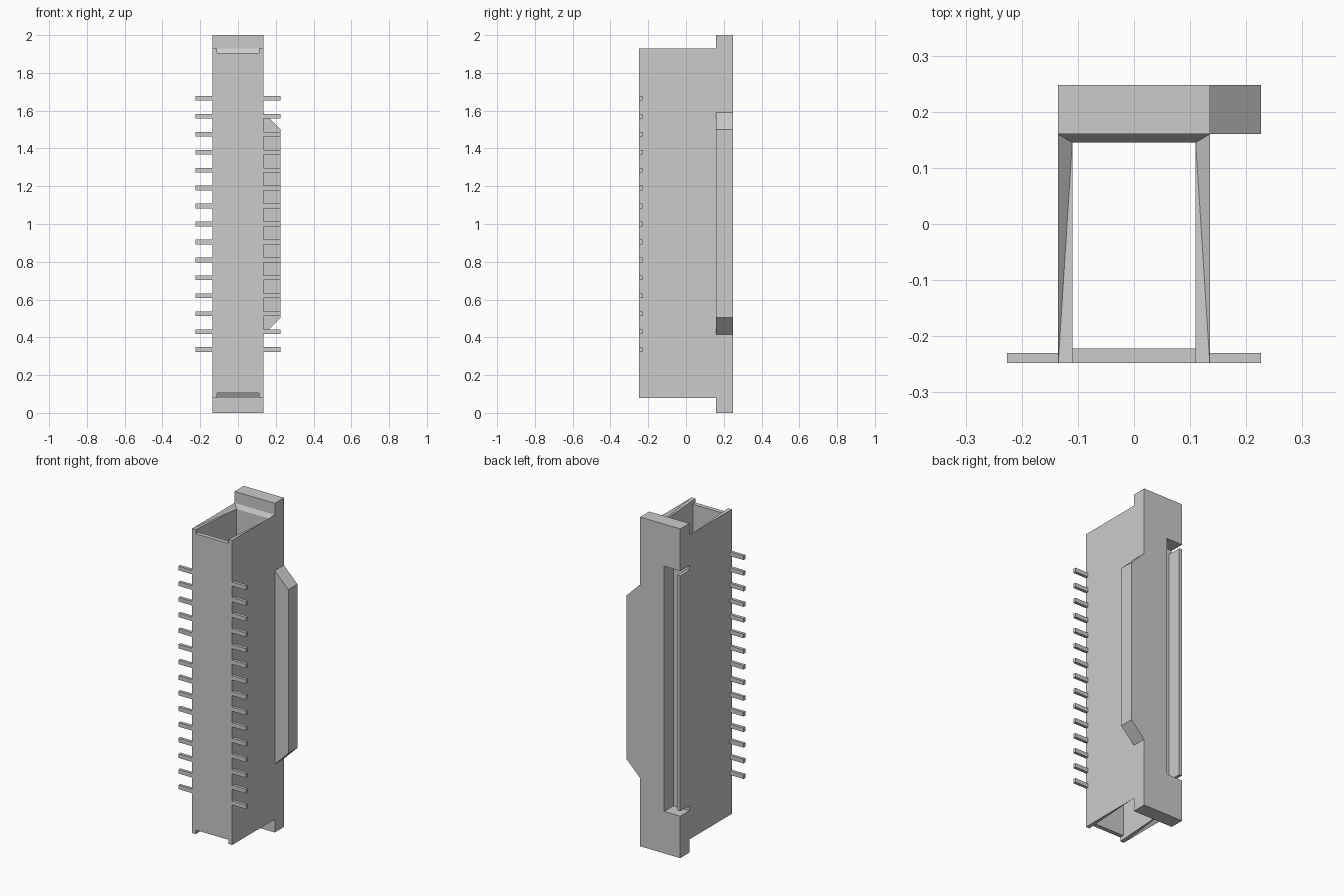
import bpy
import bmesh

if "Cube" in bpy.data.objects:
    bpy.data.objects.remove(bpy.data.objects["Cube"], do_unlink=True)

grey = bpy.data.materials.new("light_grey")
grey.use_nodes = True
colour = (0.6, 0.6, 0.6, 1)
grey.diffuse_color = colour
grey.node_tree.nodes["Principled BSDF"].inputs["Base Color"].default_value = colour

# Main dimensions: half width, inner half width, shell ends and rim drop
W, IN = 0.135, 0.11
FRONT, STEP, BACK = -0.248, 0.16, 0.248
LOW, HIGH, DROP = 0.08, 1.93, 0.025
INNER_BACK = 0.145


def finish(name, bm):
    bmesh.ops.recalc_face_normals(bm, faces=bm.faces[:])
    mesh = bpy.data.meshes.new(name)
    bm.to_mesh(mesh)
    bm.free()
    mesh.materials.append(grey)
    obj = bpy.data.objects.new(name, mesh)
    bpy.context.collection.objects.link(obj)
    return obj


def box(name, x, y, z, reshape=None):
    bm = bmesh.new()
    bmesh.ops.create_cube(bm, size=1)
    for v in bm.verts:
        v.co = [r[int(c > 0)] for r, c in zip((x, y, z), v.co)]
        if reshape:
            reshape(v.co)
    if reshape:
        bmesh.ops.recalc_face_normals(bm, faces=bm.faces[:])
    return finish(name, bm)


def toward_middle(co):
    co.z += DROP if co.z < 1 else -DROP


# Side walls, with the inner back corners sunk into the rim
for side, name in ((-1, "right_wall"), (1, "left_wall")):
    bm = bmesh.new()
    bmesh.ops.create_cube(bm, size=1)
    for v in bm.verts:
        inner, rear, top = v.co.x < 0, v.co.y > 0, v.co.z > 0
        v.co = (side * (IN if inner else W), STEP if rear else FRONT, HIGH if top else LOW)
        if inner and rear:
            v.co.y = INNER_BACK
            toward_middle(v.co)
    bm.verts.ensure_lookup_table()
    # Split each rim from the outer front corner to the sunk corner
    for f in [f for f in bm.faces if len({v.co.z > 1 for v in f.verts}) == 1]:
        a = next(v for v in f.verts if abs(v.co.x) > 0.12 and v.co.y < 0)
        b = next(v for v in f.verts if abs(v.co.x) < 0.12 and v.co.y > 0)
        bmesh.utils.face_split(f, a, b)
    finish(name, bm)

# Front wall, slightly shorter than the side walls
box("front_wall", (-IN, IN), (FRONT, -0.222), (LOW + DROP, HIGH - DROP))


# Inner back wall, bevelled toward the opening
def bevel_back(co):
    if co.y < STEP - 0.005:
        co.x *= IN / W
        toward_middle(co)


box("back_wall", (-W, W), (INNER_BACK, STEP), (LOW, HIGH), bevel_back)

# Back plate with the tapered side flange and the open slot
outline = [(-W, 0), (W, 0), (W, 0.415), (0.226, 0.505), (0.226, 1.5), (W, 1.59),
           (W, 2), (-W, 2), (-W, 1.745), (-0.027, 1.745), (-0.027, 0.255), (-W, 0.255)]
bm = bmesh.new()
face = bm.faces.new([bm.verts.new((x, STEP, z)) for x, z in outline])
result = bmesh.ops.extrude_face_region(bm, geom=[face])
for v in result["geom"]:
    if isinstance(v, bmesh.types.BMVert):
        v.co.y = BACK
finish("back_plate", bm)

# Thin lip closing the outer side of the slot
box("slot_lip", (-W, -0.115), (STEP, BACK), (0.285, 1.715))

# Rows of contact pins
for side, name in ((-1, "right_pin"), (1, "left_pin")):
    for i in range(15):
        z = 1 + (i - 7) * 0.095
        box(f"{name}_{i + 1}", sorted((side * 0.12, side * 0.226)),
            (FRONT, -0.23), (z - 0.0125, z + 0.0125))
